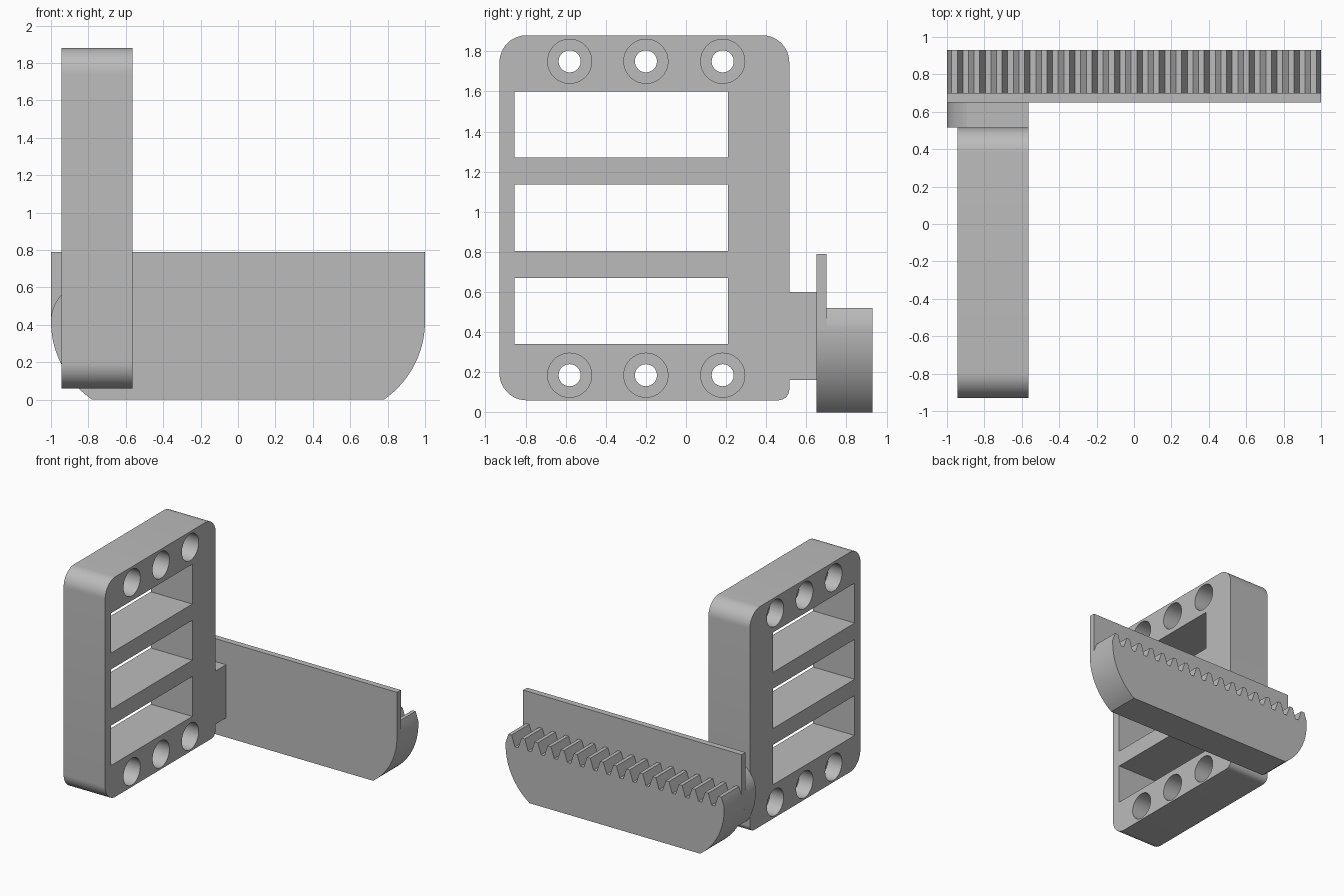
import bpy, bmesh
from math import sin, cos, pi, asin
from mathutils import Vector

cube = bpy.data.objects.get("Cube")
if cube:
    bpy.data.objects.remove(cube, do_unlink=True)

grey = bpy.data.materials.new("plain grey")
grey.use_nodes = True
grey.diffuse_color = (0.5, 0.5, 0.5, 1)
grey.node_tree.nodes["Principled BSDF"].inputs["Base Color"].default_value = (0.5, 0.5, 0.5, 1)


def prism(name, profile, axis, lo, hi):
    """Extrude a 2D profile along x (profile is y, z) or y (profile is x, z)."""
    bm = bmesh.new()
    place = (lambda a, b: (lo, a, b)) if axis == "x" else (lambda a, b: (a, lo, b))
    face = bm.faces.new([bm.verts.new(place(a, b)) for a, b in profile])
    out = bmesh.ops.extrude_face_region(bm, geom=[face])
    step = Vector((hi - lo, 0, 0) if axis == "x" else (0, hi - lo, 0))
    bmesh.ops.translate(bm, vec=step, verts=[v for v in out["geom"] if isinstance(v, bmesh.types.BMVert)])
    bmesh.ops.recalc_face_normals(bm, faces=bm.faces)
    mesh = bpy.data.meshes.new(name)
    bm.to_mesh(mesh)
    bm.free()
    mesh.materials.append(grey)
    obj = bpy.data.objects.new(name, mesh)
    bpy.context.collection.objects.link(obj)
    return obj


def arc(cx, cy, r, start, end, n=12):
    return [(cx + r * cos(start + (end - start) * i / n),
             cy + r * sin(start + (end - start) * i / n)) for i in range(n + 1)]


def rect(a0, b0, a1, b1):
    return [(a0, b0), (a1, b0), (a1, b1), (a0, b1)]


def activate(obj):
    bpy.ops.object.select_all(action="DESELECT")
    obj.select_set(True)
    bpy.context.view_layer.objects.active = obj


def cut(obj, cutter):
    activate(obj)
    mod = obj.modifiers.new("cut", "BOOLEAN")
    mod.operation, mod.solver, mod.object = "DIFFERENCE", "EXACT", cutter
    bpy.ops.object.modifier_apply(modifier=mod.name)
    bpy.data.objects.remove(cutter, do_unlink=True)


# Upright frame with rounded corners
X0, X1 = -0.945, -0.565
Y0, Y1, Z0, Z1 = -0.93, 0.515, 0.06, 1.88
R, r = 0.135, 0.055
outline = (arc(Y0 + R, Z0 + R, R, pi, 1.5 * pi) + arc(Y1 - r, Z0 + r, r, 1.5 * pi, 2 * pi)
           + arc(Y1 - R, Z1 - R, R, 0, pi / 2) + arc(Y0 + R, Z1 - R, R, pi / 2, pi))
frame = prism("upright_frame", outline, "x", X0, X1)

# Three windows
for z in (0.34, 0.805, 1.27):
    cut(frame, prism("window_cutter", rect(-0.855, z, 0.21, z + 0.33), "x", X0 - 0.1, X1 + 0.1))

# Screw holes, counterbored from both sides
for z in (0.185, 1.75):
    for y in (-0.58, -0.2, 0.183):
        for radius, lo, hi in ((0.055, X0 - 0.1, X1 + 0.1),
                               (0.11, X0 - 0.1, -0.82), (0.11, -0.77, X1 + 0.1)):
            cut(frame, prism("hole_cutter", arc(y, z, radius, 0, 2 * pi, 40)[:-1], "x", lo, hi))

# Lower outline shared by the plate and the rack
ARC_R, ARC_Z = 0.511, 0.42
sweep = asin(ARC_Z / ARC_R)
right_curve = arc(1 - ARC_R, ARC_Z, ARC_R, -sweep, 0, 16)
left_curve = [(-x, z) for x, z in reversed(right_curve)]

# Tall plate in front of the teeth
plate = prism("back_plate", right_curve + [(1, 0.79), (-1, 0.79)] + left_curve, "y", 0.65, 0.70)

# Toothed rack: end teeth are clipped at the sides
TIP, ROOT, PITCH = 0.52, 0.43, 0.12
teeth = [(1, 0.445), (0.975, TIP)]
for i in range(16):
    c = 0.9 - i * PITCH
    teeth += [(c + 0.045, TIP), (c + 0.015, ROOT), (c - 0.015, ROOT), (c - 0.045, TIP)]
teeth += [(-0.975, TIP), (-1, 0.445)]
rack = prism("toothed_rack", right_curve + teeth + left_curve, "y", 0.70, 0.93)

# Tab joining the frame to the plate
low, top, bend = 0.16, 0.60, 0.206
upper = arc(-1 + bend, ARC_Z, bend, pi - asin((top - ARC_Z) / bend), pi, 12)
lower = arc(-1 + ARC_R, ARC_Z, ARC_R, pi, pi + asin((ARC_Z - low) / ARC_R), 10)[1:]
tab = prism("joining_tab", [(X1, low), (X1, top)] + upper + lower, "y", Y1, 0.65)

for obj in (frame, plate, rack, tab):
    activate(obj)
    bpy.ops.object.shade_smooth_by_angle(angle=0.4)
